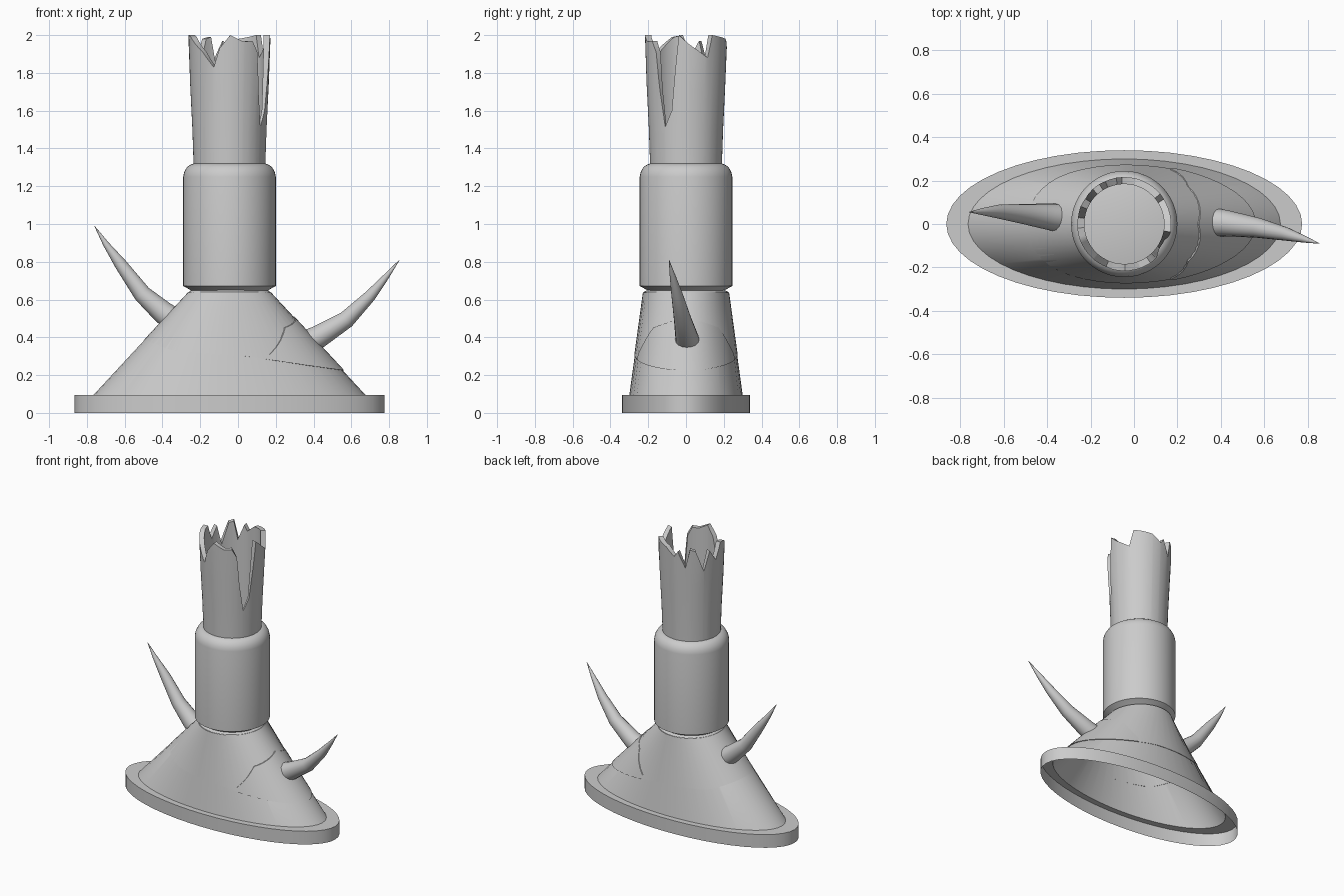
import bpy, math
from mathutils import Vector

if "Cube" in bpy.data.objects:
    bpy.data.objects.remove(bpy.data.objects["Cube"])

CX = -0.045      # shared axis of base, collar and tube
N = 48


def make(name, verts, faces, angle=35):
    me = bpy.data.meshes.new(name)
    me.from_pydata(verts, [], faces)
    me.update()
    ob = bpy.data.objects.new(name, me)
    bpy.context.collection.objects.link(ob)
    bpy.ops.object.select_all(action='DESELECT')
    ob.select_set(True)
    bpy.context.view_layer.objects.active = ob
    bpy.ops.object.shade_smooth_by_angle(angle=math.radians(angle))
    return ob


def bridge(rows, n, closed=True):
    """Quads between consecutive rows of n vertices."""
    m = n if closed else n - 1
    return [(r*n + i, r*n + (i+1) % n, (r+1)*n + (i+1) % n, (r+1)*n + i)
            for r in range(rows - 1) for i in range(m)]


def interp(pts, x):
    for (x0, y0), (x1, y1) in zip(pts, pts[1:]):
        if x <= x1:
            return y0 + (y1 - y0) * max(0, x - x0) / (x1 - x0)
    return pts[-1][1]


def lathe(name, profile, cap=False):
    """Elliptical lathe; profile rows are (rx, ry, z)."""
    verts = [(CX + rx*math.cos(2*math.pi*i/N), ry*math.sin(2*math.pi*i/N), z)
             for rx, ry, z in profile for i in range(N)]
    faces = bridge(len(profile), N)
    if cap:
        k = (len(profile) - 1) * N
        faces.append(tuple(range(k, k + N)))
    return make(name, verts, faces)


# Base rim and flared skirt
lathe("base_rim", [(.82, .34, 0), (.82, .34, .095), (.718, .298, .095)])
lathe("skirt", [(.72, .30, .095), (.215, .225, .64), (.19, .19, .658)])


# Overlapping plates on the skirt, bounded by crack lines
def on_skirt(a, z, off):
    t = (z - .095) / .545
    return (CX + (.72 - .505*t + off)*math.cos(a), (.30 - .075*t + off)*math.sin(a), z)


def crack(a):
    return interp([(-1, .39), (-.56, .325), (.18, .30), (1, .225)], math.cos(a))


def arch(a):
    return interp([(0, .51), (43, .45), (66, .31)], abs(math.degrees(a)))


def plate(name, angles, low, high, off, closed):
    rows = [[on_skirt(a, low(a), 0) for a in angles],
            [on_skirt(a, low(a), off) for a in angles],
            [on_skirt(a, high(a), off) for a in angles],
            [on_skirt(a, high(a), 0) for a in angles]]
    return make(name, sum(rows, []), bridge(4, len(angles), closed))


plate("upper_plate", [2*math.pi*i/N for i in range(N)], crack, lambda a: .638, .003, True)
plate("side_plate", [math.radians(-66 + 132*i/22) for i in range(23)], crack, arch, .008, False)

# Collar, closed on top as the floor of the tube
lathe("collar", [(r, r, z) for r, z in
                 [(.20, .645), (.215, .655), (.245, .672), (.245, 1.25), (.24, 1.275),
                  (.225, 1.302), (.205, 1.315), (.19, 1.32)]], cap=True)

# Broken tube: (angle in degrees, rim height)
RIM = [(-10, 2.0), (5, 1.95), (32, 1.88), (40, 2.0), (75, 1.98), (93, 1.93), (100, 1.97),
       (114, 1.86), (122, 1.99), (132, 1.98), (147, 1.83), (158, 1.97), (172, 1.89),
       (185, 2.0), (200, 1.99), (229, 1.91), (247, 1.83), (256, 1.93), (271, 2.0),
       (290, 1.965), (304, 1.97), (313, 1.91), (318, 1.71), (326, 1.515), (338, 1.6),
       (344, 1.8), (350, 2.0)]
degs = sorted({d for d, z in RIM[:-1]} | {d for d in range(-4, 350, 8)})
FLARE = [(1.32, .19), (1.6, .20), (1.85, .215), (2.0, .217)]
rows = [[] for _ in range(7)]
for d in degs:
    a, top = math.radians(d), interp(RIM, d)
    heights = [1.31, 1.5, 1.5 + (top-1.5)*.5, top]
    rings = [(interp(FLARE, z), z) for z in heights]
    rings += [(.184, top), (.184, 1.5), (.184, 1.31)]
    for row, (r, z) in zip(rows, rings):
        row.append((CX + r*math.cos(a), r*math.sin(a), z))
make("broken_tube", sum(rows, []), bridge(7, len(degs)), 30)


# Curved horns: path points are (x, y, z, radius)
def horn(name, path, sides=16):
    pts = [Vector(p[:3]) for p in path]
    verts = []
    for i, p in enumerate(path):
        t = (pts[min(i+1, len(pts)-1)] - pts[max(i-1, 0)]).normalized()
        u = t.cross(Vector((0, 1, 0))).normalized()
        v = t.cross(u)
        for k in range(sides):
            a = 2*math.pi*k/sides
            verts.append(pts[i] + p[3]*(u*math.cos(a) + v*math.sin(a)))
    faces = [f[::-1] for f in bridge(len(path), sides)]
    faces.append(tuple(range(sides)))
    ob = make(name, verts, faces, 50)
    # make normals consistent
    import bmesh
    bm = bmesh.new()
    bm.from_mesh(ob.data)
    bmesh.ops.recalc_face_normals(bm, faces=bm.faces)
    bm.to_mesh(ob.data)
    bm.free()


horn("left_horn", [(-.34, .028, .49, .066), (-.40, .034, .535, .060), (-.507, .046, .63, .047),
                   (-.62, .057, .785, .033), (-.70, .057, .895, .016), (-.76, .055, .99, .001)])
horn("right_horn", [(.37, .008, .375, .066), (.43, .003, .405, .060), (.575, -.018, .495, .046),
                    (.70, -.046, .62, .031), (.785, -.07, .722, .016), (.855, -.09, .81, .001)])
